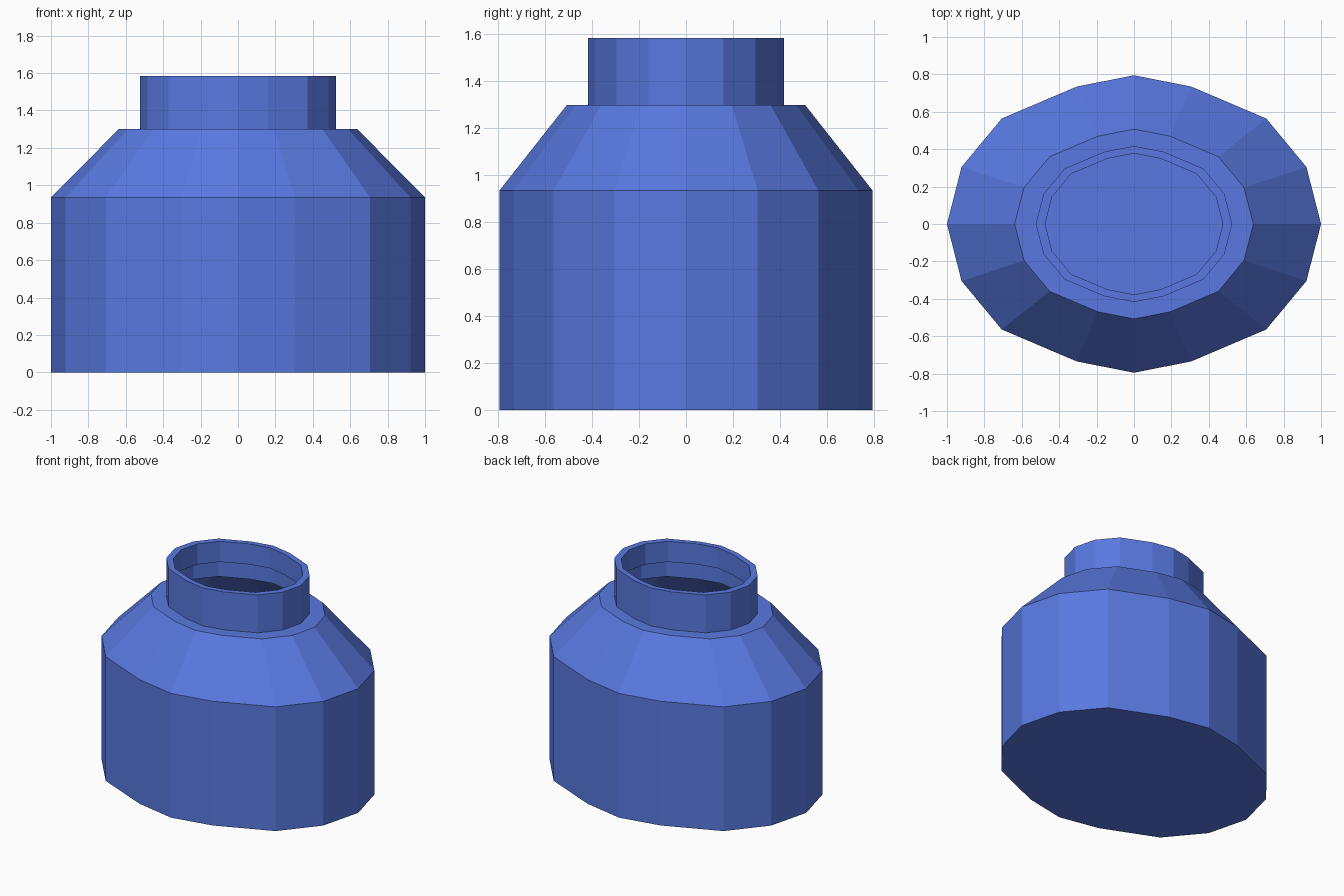
import bpy, bmesh

if "Cube" in bpy.data.objects:
    bpy.data.objects.remove(bpy.data.objects["Cube"])

# Quarter outline of the oval cross-section at full width, mirrored to 16 sides
quarter = [(1.0, 0.0), (0.922, 0.305), (0.707, 0.564), (0.305, 0.735), (0.0, 0.795)]
half = quarter + [(-x, y) for x, y in reversed(quarter[:-1])]
outline = half + [(x, -y) for x, y in reversed(half[1:-1])]

# Profile from base to mouth: (half width, height); the rim folds down inside
profile = [
    (1.0, 0.0), (1.0, 0.935),        # body wall
    (0.638, 1.30), (0.525, 1.30),    # shoulder and ledge
    (0.525, 1.585), (0.475, 1.585),  # neck and rim
    (0.475, 1.43),                   # inner lip
]

# Jar: loft the outline along the profile and close the base
bm = bmesh.new()
rings = [[bm.verts.new((x * r, y * r, z)) for x, y in outline] for r, z in profile]
n = len(outline)
for low, high in zip(rings, rings[1:]):
    for i in range(n):
        j = (i + 1) % n
        bm.faces.new((low[i], low[j], high[j], high[i]))
bm.faces.new(rings[0][::-1])

mesh = bpy.data.meshes.new("jar")
bm.to_mesh(mesh)
bm.free()
jar = bpy.data.objects.new("jar", mesh)
bpy.context.collection.objects.link(jar)

# Blue finish
blue = bpy.data.materials.new("blue")
blue.diffuse_color = (0.10, 0.19, 0.75, 1.0)
blue.use_nodes = True
blue.node_tree.nodes["Principled BSDF"].inputs["Base Color"].default_value = blue.diffuse_color
mesh.materials.append(blue)
